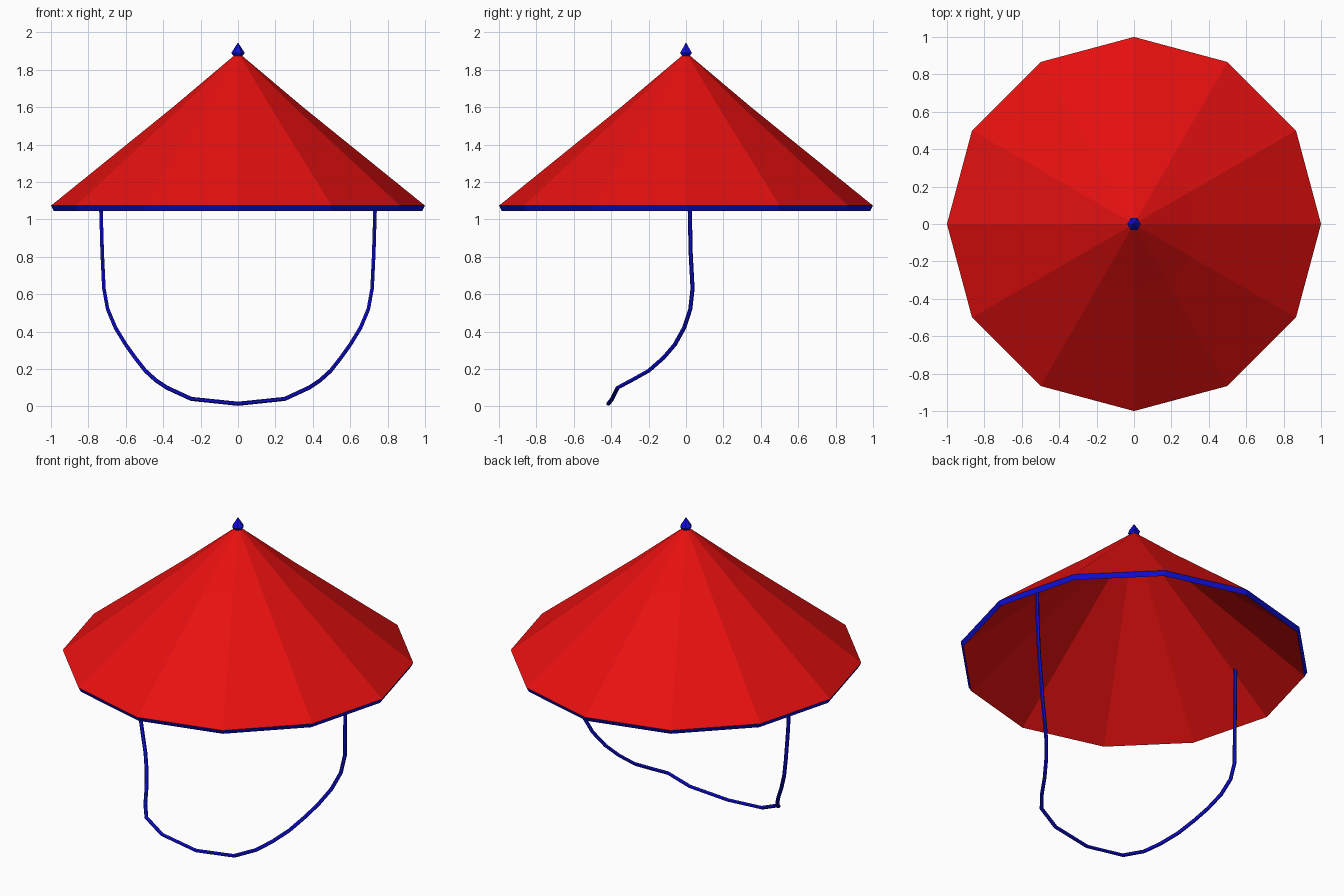
import bpy, bmesh
from math import cos, sin, tau

cube = bpy.data.objects.get("Cube")
if cube:
    bpy.data.objects.remove(cube)


def material(name, colour):
    m = bpy.data.materials.new(name)
    m.use_nodes = True
    m.diffuse_color = colour
    m.node_tree.nodes["Principled BSDF"].inputs["Base Color"].default_value = colour
    return m


red = material("red", (0.8, 0.005, 0.005, 1))
blue = material("blue", (0.005, 0.005, 0.7, 1))


def lathe(name, profile, sides, mat):
    """Turn a list of (radius, height) points into a faceted solid."""
    bm = bmesh.new()
    rings = []
    for r, z in profile:
        n = sides if r > 0 else 1
        rings.append([bm.verts.new((r * cos(tau * i / sides), r * sin(tau * i / sides), z))
                      for i in range(n)])
    for a, b in zip(rings, rings[1:]):
        for i in range(sides):
            j = (i + 1) % sides
            quad = [a[i % len(a)], a[j % len(a)], b[j % len(b)], b[i % len(b)]]
            bm.faces.new(list(dict.fromkeys(quad)))
    mesh = bpy.data.meshes.new(name)
    if len(rings[0]) == 1 and len(rings[-1]) == 1:
        bmesh.ops.recalc_face_normals(bm, faces=bm.faces)
    bm.to_mesh(mesh)
    bm.free()
    mesh.materials.append(mat)
    obj = bpy.data.objects.new(name, mesh)
    bpy.context.collection.objects.link(obj)
    return obj


# Hollow twelve-sided hat with a blue band around its edge
hat = lathe("hat", [(0, 1.87), (0.35, 1.575), (0.985, 1.045), (1, 1.073),
                    (0.35, 1.598), (0, 1.893)], 12, red)
hat.data.materials.append(blue)
for face in hat.data.polygons:
    if all(hat.data.vertices[v].co.z < 1.1 for v in face.vertices):
        face.material_index = 1

# Small pointed tip
lathe("tip", [(0, 1.87), (0.022, 1.87), (0.036, 1.89), (0, 1.946)], 6, blue)

# Chin strap, half its path mirrored to the other side
half = [(0.735, 0.02, 1.26), (0.733, 0.02, 1.06), (0.726, 0.025, 0.82),
        (0.717, 0.035, 0.63), (0.697, 0.023, 0.52), (0.655, -0.01, 0.42),
        (0.60, -0.06, 0.33), (0.55, -0.12, 0.26), (0.495, -0.20, 0.19),
        (0.44, -0.29, 0.14), (0.38, -0.365, 0.1), (0.25, -0.395, 0.04)]
path = half + [(0, -0.415, 0.014)] + [(-x, y, z) for x, y, z in reversed(half)]
curve = bpy.data.curves.new("chin_strap", "CURVE")
curve.dimensions = "3D"
curve.bevel_depth = 0.011
curve.bevel_resolution = 1
curve.use_fill_caps = True
spline = curve.splines.new("POLY")
spline.points.add(len(path) - 1)
for point, co in zip(spline.points, path):
    point.co = (*co, 1)
spline.use_smooth = False
curve.materials.append(blue)
strap = bpy.data.objects.new("chin_strap", curve)
bpy.context.collection.objects.link(strap)
bpy.ops.object.select_all(action="DESELECT")
strap.select_set(True)
bpy.context.view_layer.objects.active = strap
bpy.ops.object.convert(target="MESH")
